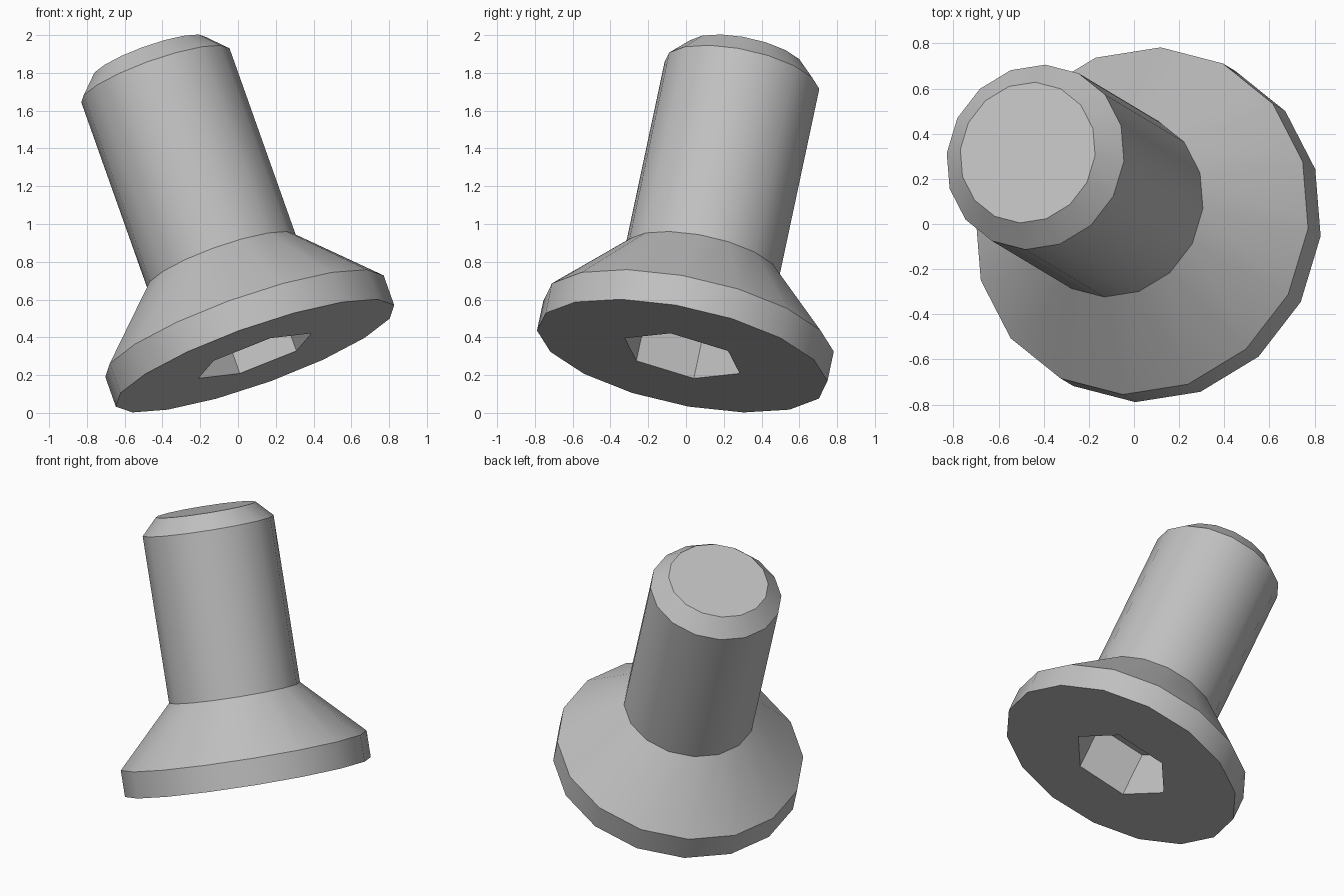
import bpy, bmesh, math
from mathutils import Matrix, Vector

cube = bpy.data.objects.get("Cube")
if cube:
    bpy.data.objects.remove(cube)

SIDES = 16
# (radius, height along the axis) from head face to shaft tip
PROFILE = [(0.785, 0), (0.785, 0.17), (0.418, 0.54), (0.418, 1.607), (0.318, 1.71)]
SOCKET_RADIUS, SOCKET_DEPTH = 0.328, 0.32

# Tilted frame of the screw
axis = Vector((-0.355, 0.213, 1)).normalized()
across = (Vector((1, 0, 0)) - axis * axis.x).normalized()
side = axis.cross(across)
frame = Matrix((across, side, axis)).transposed().to_4x4()
frame.translation = (0.09, -0.02, 0.302)

steel = bpy.data.materials.new("grey_steel")
steel.use_nodes = True
grey = (0.53, 0.53, 0.53, 1)
steel.diffuse_color = grey
steel.node_tree.nodes["Principled BSDF"].inputs["Base Color"].default_value = grey

bm = bmesh.new()


def ring(radius, height, sides, phase):
    angles = [math.radians(phase) + math.tau * i / sides for i in range(sides)]
    return [bm.verts.new((radius * math.cos(a), radius * math.sin(a), height)) for a in angles]


def skin(lower, upper):
    n = len(lower)
    for i in range(n):
        j = (i + 1) % n
        bm.faces.new((lower[i], lower[j], upper[j], upper[i]))


def loop_edges(loop):
    return [bm.edges.get((loop[i - 1], loop[i])) for i in range(len(loop))]


# Turned head, cone, shaft and chamfered tip
rings = [ring(r, h, SIDES, -6.5) for r, h in PROFILE]
for lower, upper in zip(rings, rings[1:]):
    skin(lower, upper)
bm.faces.new(rings[-1])

# Hexagonal socket sunk into the head face
mouth = ring(SOCKET_RADIUS, 0, 6, -15)
floor = ring(SOCKET_RADIUS, SOCKET_DEPTH, 6, -15)
skin(mouth, floor)
bm.faces.new(floor)

# Flat head face around the socket mouth
bmesh.ops.triangle_fill(bm, use_beauty=True, edges=loop_edges(rings[0]) + loop_edges(mouth))
bmesh.ops.recalc_face_normals(bm, faces=bm.faces[:])

mesh = bpy.data.meshes.new("countersunk_screw")
bm.to_mesh(mesh)
bm.free()
mesh.materials.append(steel)
screw = bpy.data.objects.new("countersunk_screw", mesh)
screw.matrix_world = frame
bpy.context.collection.objects.link(screw)

# Smooth round walls with crisp rims
bpy.ops.object.select_all(action="DESELECT")
screw.select_set(True)
bpy.context.view_layer.objects.active = screw
bpy.ops.object.shade_smooth_by_angle(angle=math.radians(35))
